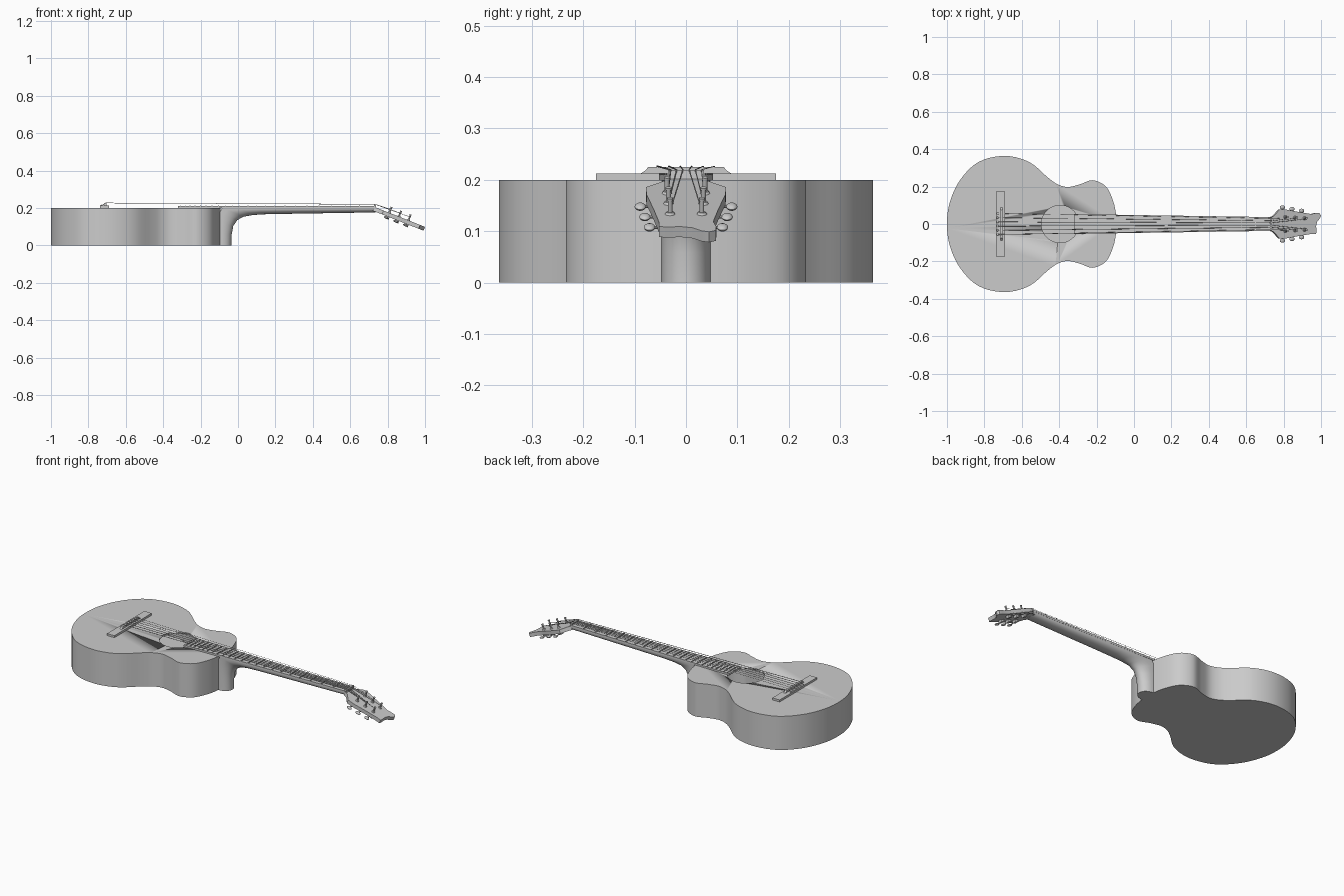
import bpy, bmesh
from math import pi, cos, sin, radians
from mathutils import Matrix, Vector

if "Cube" in bpy.data.objects:
    bpy.data.objects.remove(bpy.data.objects["Cube"])


def make(name, bm, matrix=None, smooth=True):
    bmesh.ops.recalc_face_normals(bm, faces=bm.faces[:])
    me = bpy.data.meshes.new(name)
    if matrix:
        bm.transform(matrix)
    bm.to_mesh(me)
    bm.free()
    ob = bpy.data.objects.new(name, me)
    bpy.context.collection.objects.link(ob)
    if smooth:
        bpy.context.view_layer.objects.active = ob
        bpy.ops.object.select_all(action='DESELECT')
        ob.select_set(True)
        bpy.ops.object.shade_smooth_by_angle(angle=radians(35))
    return ob


def prism(name, outline, z0, z1, matrix=None):
    bm = bmesh.new()
    lo = [bm.verts.new((x, y, z0)) for x, y in outline]
    hi = [bm.verts.new((x, y, z1)) for x, y in outline]
    bm.faces.new(lo)
    bm.faces.new(hi)
    n = len(lo)
    for i in range(n):
        j = (i + 1) % n
        bm.faces.new((lo[i], lo[j], hi[j], hi[i]))
    return make(name, bm, matrix)


def box(name, x0, x1, hw, z0, z1, matrix=None, yc=0):
    return prism(name, [(x0, yc - hw), (x1, yc - hw), (x1, yc + hw), (x0, yc + hw)], z0, z1, matrix)


def cyl(name, r, depth, matrix, seg=16, r2=None):
    bm = bmesh.new()
    bmesh.ops.create_cone(bm, cap_ends=True, segments=seg, radius1=r,
                          radius2=r if r2 is None else r2, depth=depth)
    return make(name, bm, matrix)


def ball(name, r, loc, scale, matrix=None):
    bm = bmesh.new()
    bmesh.ops.create_uvsphere(bm, u_segments=14, v_segments=8, radius=r)
    m = Matrix.Translation(loc) @ Matrix.Diagonal((*scale, 1))
    return make(name, bm, matrix @ m if matrix else m)


def spline(pts, steps):
    # closed Catmull-Rom loop
    out, n = [], len(pts)
    for i in range(n):
        a, b, c, d = (Vector(pts[(i + k) % n]) for k in (-1, 0, 1, 2))
        for s in range(steps):
            t = s / steps
            p = 0.5 * (2 * b + (c - a) * t + (2 * a - 5 * b + 4 * c - d) * t * t
                       + (3 * b - a - 3 * c + d) * t ** 3)
            out.append((p.x, p.y))
    return out


# hollow body with a round sound hole
half = [(-.985, .115), (-.93, .235), (-.83, .332), (-.69, .364), (-.56, .331), (-.46, .248),
        (-.41, .213), (-.355, .198), (-.29, .212), (-.22, .234), (-.15, .2), (-.112, .125), (-.096, .05)]
outline = spline([(-1, 0)] + half + [(-.093, 0)] + [(x, -y) for x, y in reversed(half)], 5)
body = prism('body', outline, 0, .2)
inner = [(-.55 + (x + .55) * .97, y * .97) for x, y in outline]
cavity = prism('cavity_cutter', inner, .01, .19)
hole = cyl('sound_hole_cutter', .1, .06, Matrix.Translation((-.395, 0, .2)), 48)
for cutter in (cavity, hole):
    mod = body.modifiers.new('cut', 'BOOLEAN')
    mod.operation = 'DIFFERENCE'
    mod.solver = 'EXACT'
    mod.object = cutter
    cutter.hide_render = True
    cutter.hide_set(True)

# neck and heel: half-round sections (flat side point, bulge point, half width)
stations = [(-.1, 0, -.036, 0, .048), (-.1, .06, -.034, .058, .048), (-.1, .12, -.025, .104, .048),
            (-.1, .17, -.004, .135, .048), (-.085, .2, .03, .153, .048), (0, .2, .08, .162, .047),
            (.1, .2, .14, .166, .046), (.3, .2, .3, .169, .043), (.735, .2, .735, .176, .036)]
bm = bmesh.new()
rings = []
for tx, tz, bx, bz, w in stations:
    ring = []
    for k in range(17):
        a = pi * k / 16
        s = sin(a) ** .85
        ring.append(bm.verts.new((tx + (bx - tx) * s, w * cos(a), tz + (bz - tz) * s)))
    rings.append(ring)
for r0, r1 in zip(rings, rings[1:]):
    for k in range(17):
        j = (k + 1) % 17
        bm.faces.new((r0[k], r0[j], r1[j], r1[k]))
bm.faces.new(rings[0])
bm.faces.new(rings[-1])
make('neck', bm)

# fretboard, frets and nut
NUT, SADDLE = .73, -.71


def board_w(x):
    return .037 + (.73 - x) / 1.05 * .016


prism('fretboard', [(-.32, -board_w(-.32)), (.73, -.037), (.73, .037), (-.32, board_w(-.32))], .199, .21)
for n in range(1, 23):
    x = SADDLE + (NUT - SADDLE) * 2 ** (-n / 12)
    box(f'fret_{n}', x - .002, x + .002, board_w(x), .209, .2135)
box('nut', .726, .738, .035, .195, .219)

# bridge, saddle block
box('bridge', -.738, -.69, .175, .199, .212)
bm = bmesh.new()
prof = [(-.09, .211), (-.078, .219), (-.074, .225), (.074, .225), (.078, .219), (.09, .211)]
a = [bm.verts.new((-.715, y, z)) for y, z in prof]
b = [bm.verts.new((-.703, y, z)) for y, z in prof]
bm.faces.new(a)
bm.faces.new(b)
for i in range(6):
    j = (i + 1) % 6
    bm.faces.new((a[i], a[j], b[j], b[i]))
make('saddle', bm)

# headstock, built flat then tilted back
tilt = Matrix.Translation((.73, 0, .205)) @ Matrix.Rotation(radians(21.5), 4, 'Y')
head = [(0, .037), (.018, .041), (.036, .06), (.052, .078), (.09, .077), (.17, .063), (.235, .053),
        (.262, .059), (.282, .058), (.29, .045), (.284, .03), (.268, .012), (.262, -.01), (.264, -.035),
        (.262, -.053), (.235, -.053), (.17, -.063), (.09, -.077), (.052, -.078), (.036, -.06),
        (.018, -.041), (0, -.037)]
prism('headstock', head, -.022, 0, tilt)

# tuners: post, collar, gear housing, shaft and knob on both sides
posts = []
for side in (-1, 1):
    for i, (u, edge) in enumerate(((.085, .077), (.14, .068), (.195, .059))):
        y = side * (.037 - i * .003)
        tag = f"{'left' if side > 0 else 'right'}_{i + 1}"
        cyl('tuner_post_' + tag, .0045, .05, tilt @ Matrix.Translation((u, y, .007)), 12)
        cyl('post_cap_' + tag, .006, .005, tilt @ Matrix.Translation((u, y, .031)), 12)
        cyl('collar_' + tag, .01, .005, tilt @ Matrix.Translation((u, y, .002)), 16, .007)
        box('gear_housing_' + tag, u - .012, u + .01, .011, -.036, -.021, tilt, y)
        out = edge + .012
        cyl('tuner_shaft_' + tag, .003, out - abs(y),
            tilt @ Matrix.Translation((u - .005, side * (out + abs(y)) / 2, -.03))
            @ Matrix.Rotation(pi / 2, 4, 'X'), 10)
        ball('tuner_knob_' + tag, .016, (u - .005, side * out, -.03), (.95, .7, .4), tilt)
        posts.append((side, i, tilt @ Vector((u, y - side * .004, .02))))

# strings with bridge pins; outer strings wind on the nearest posts
order = [p[2] for p in sorted(posts, key=lambda p: p[0] * (3 - p[1]))]
for s in range(6):
    f = (s - 2.5) / 2.5
    pts = [(-.729, f * .056, .212), (-.709, f * .056, .2265), (.732, f * .03, .2195), order[s]]
    ball(f'bridge_pin_{s + 1}', .006, (-.729, f * .056, .213), (1, 1, .7))
    cu = bpy.data.curves.new(f'string_{s + 1}', 'CURVE')
    cu.dimensions = '3D'
    cu.bevel_depth = .0016 - s * .00015
    cu.bevel_resolution = 1
    sp = cu.splines.new('POLY')
    sp.points.add(3)
    for p, co in zip(sp.points, pts):
        p.co = (*co, 1)
    bpy.context.collection.objects.link(bpy.data.objects.new(f'string_{s + 1}', cu))
